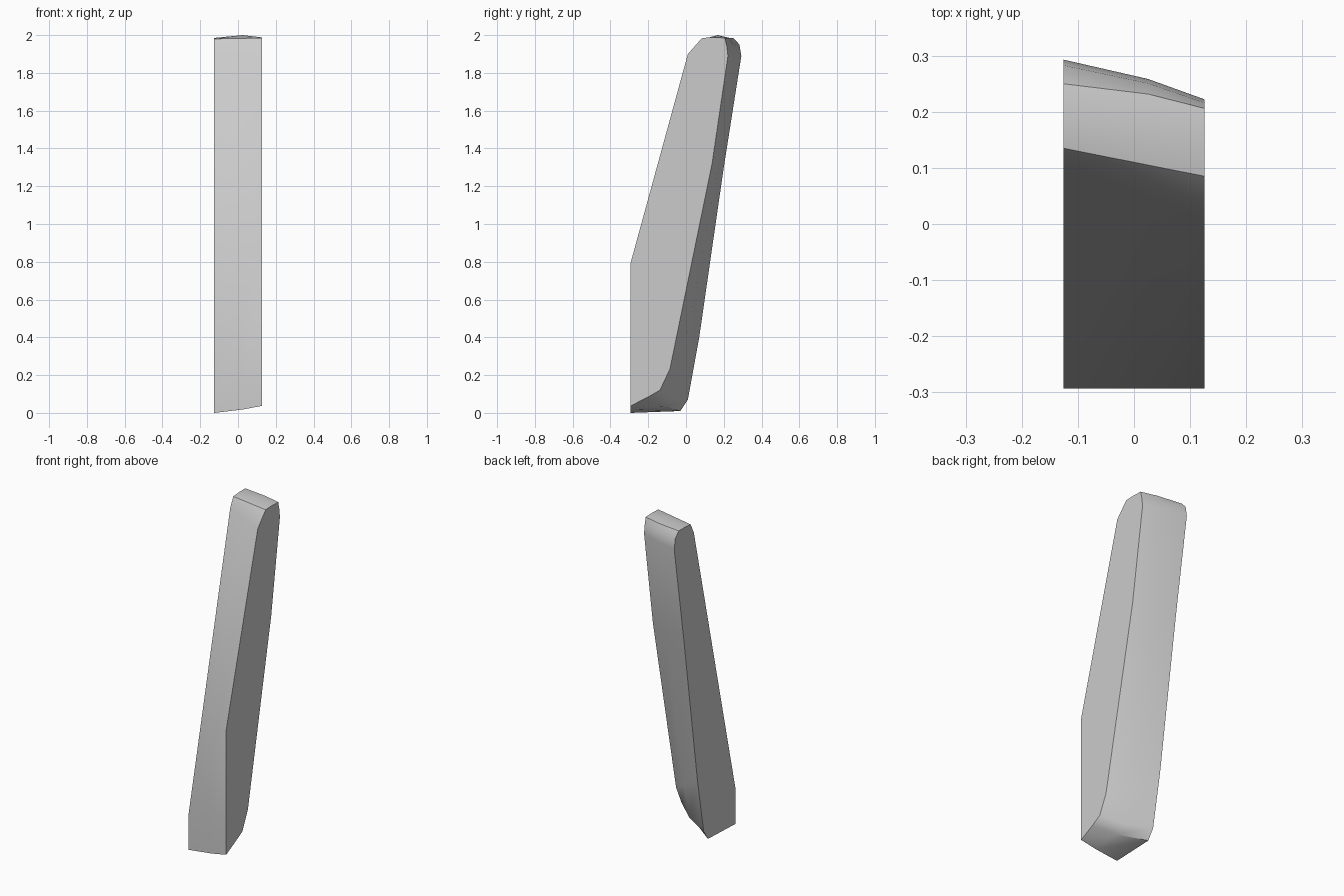
import bpy, bmesh, math
from mathutils import Vector

cube = bpy.data.objects.get("Cube")
if cube:
    bpy.data.objects.remove(cube, do_unlink=True)

# Side outlines as (y, z), starting at the front bottom and going up over the top
low_side = [(-.293, .0), (-.293, .22), (.105, 1.92), (.135, 1.98), (.19, 1.985), (.25, 1.985),
            (.283, 1.95), (.293, 1.89), (.2, 1.3), (.07, .4), (.01, .07), (-.03, .01)]
high_side = [(-.293, .037), (-.293, .795), (.01, 1.9), (.085, 1.985), (.145, 1.988), (.206, 1.985),
             (.216, 1.94), (.222, 1.89), (.138, 1.32), (-.085, .233), (-.138, .12), (-.2, .085)]
half_width = .126

# Middle outline: blend of the two sides, with the back and the top swelling slightly
blend = .6
middle = [Vector(a).lerp(Vector(b), blend) for a, b in zip(low_side, high_side)]
middle[4] = Vector((.168, 2.0))
for i in range(5, 12):
    middle[i].x += .008
for i in (10, 11):
    middle[i].y -= .02
middle[0].y = .018

bm = bmesh.new()
rings = []
for x, outline in ((-half_width, low_side),
                   (half_width * (2 * blend - 1), middle),
                   (half_width, high_side)):
    rings.append([bm.verts.new((x, p[0], p[1])) for p in outline])

# Skin between the outlines, then the flat side faces
count = len(low_side)
for left, right in zip(rings, rings[1:]):
    for i in range(count):
        j = (i + 1) % count
        bm.faces.new((left[i], left[j], right[j], right[i]))
bm.faces.new(rings[0])
bm.faces.new(rings[-1])
bmesh.ops.recalc_face_normals(bm, faces=bm.faces)

mesh = bpy.data.meshes.new("leaning_slab")
bm.to_mesh(mesh)
bm.free()
slab = bpy.data.objects.new("leaning_slab", mesh)
bpy.context.collection.objects.link(slab)

# Plain grey surface
grey = bpy.data.materials.new("light_grey")
grey.use_nodes = True
colour = (.6, .6, .6, 1)
grey.diffuse_color = colour
grey.node_tree.nodes["Principled BSDF"].inputs["Base Color"].default_value = colour
mesh.materials.append(grey)

bpy.ops.object.select_all(action='DESELECT')
slab.select_set(True)
bpy.context.view_layer.objects.active = slab
bpy.ops.object.shade_smooth_by_angle(angle=math.radians(35))
